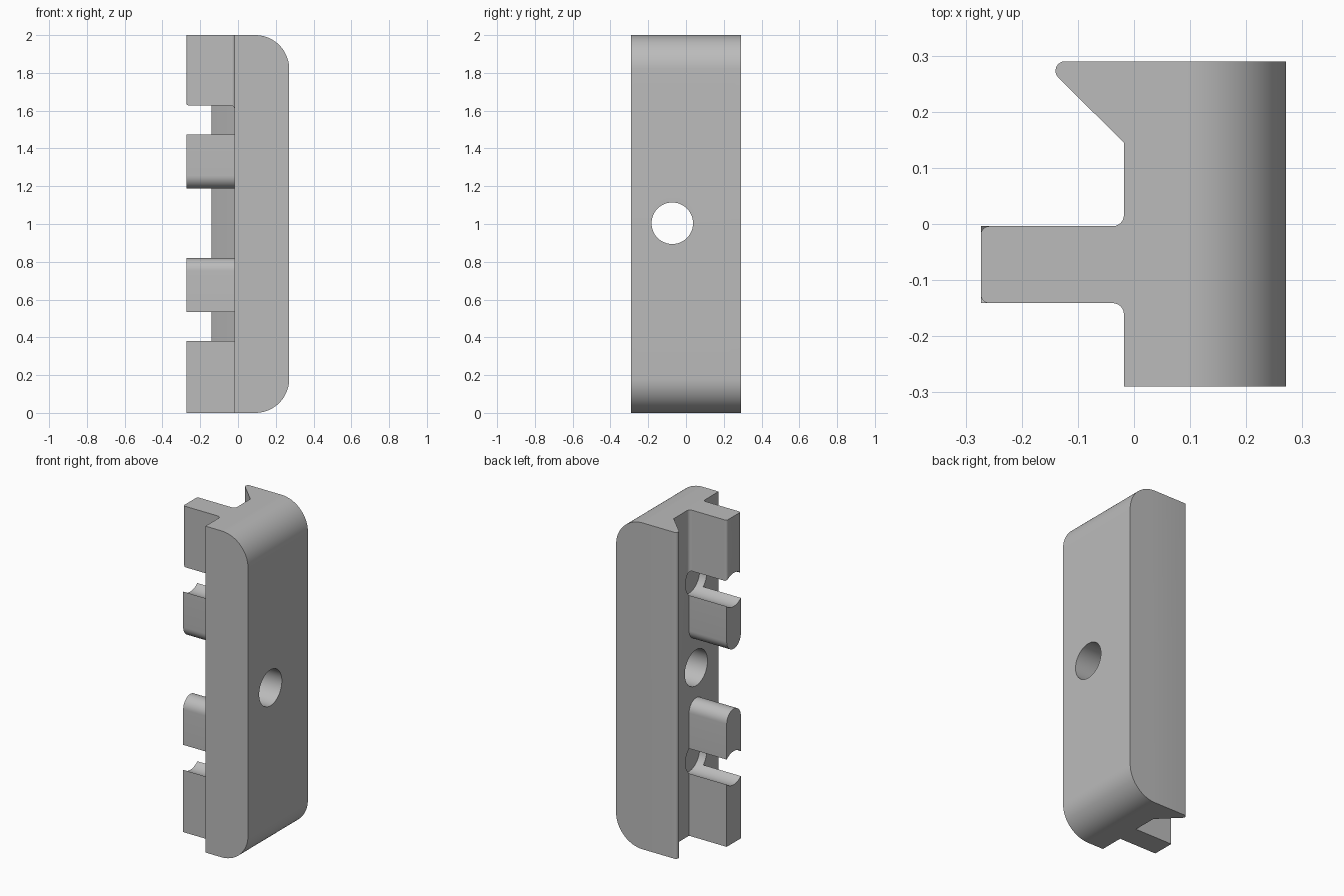
import bpy, bmesh
from math import sin, cos, pi, radians
from mathutils import Vector

if "Cube" in bpy.data.objects:
    bpy.data.objects.remove(bpy.data.objects["Cube"])

grey = bpy.data.materials.new("plain grey")
grey.use_nodes = True
colour = (0.5, 0.5, 0.5, 1)
grey.diffuse_color = colour
grey.node_tree.nodes["Principled BSDF"].inputs["Base Color"].default_value = colour

BACK = -0.018            # plane the rail stands on
RAIL_X = -0.273          # outer face of the rail
RAIL_LO, RAIL_HI = -0.141, -0.004
RAIL_Y = (RAIL_LO + RAIL_HI) / 2
RAIL_R = (RAIL_HI - RAIL_LO) / 2
MID_Z = 1.004
PIN_Z = 0.546            # pin hole distance from the middle


def arc(cx, cy, r, start, end, n=8):
    angles = [radians(start + (end - start) * i / n) for i in range(n + 1)]
    return [(cx + r * cos(a), cy + r * sin(a)) for a in angles]


def prism(name, points, direction, round_edges=None):
    """Extrude a closed loop of 3D points, optionally rounding some edges."""
    bm = bmesh.new()
    face = bm.faces.new([bm.verts.new(p) for p in points])
    extruded = bmesh.ops.extrude_face_region(bm, geom=[face])["geom"]
    bmesh.ops.translate(bm, vec=Vector(direction),
                        verts=[v for v in extruded if isinstance(v, bmesh.types.BMVert)])
    bmesh.ops.recalc_face_normals(bm, faces=bm.faces[:])
    if round_edges:
        rule, radius = round_edges
        bmesh.ops.bevel(bm, geom=[e for e in bm.edges if rule(e)], offset=radius,
                        segments=20, profile=0.5, affect='EDGES')
    mesh = bpy.data.meshes.new(name)
    bm.to_mesh(mesh)
    bm.free()
    mesh.materials.append(grey)
    ob = bpy.data.objects.new(name, mesh)
    bpy.context.collection.objects.link(ob)
    return ob


def combine(target, tool, operation):
    mod = target.modifiers.new(operation.lower(), 'BOOLEAN')
    mod.operation, mod.object, mod.solver = operation, tool, 'EXACT'
    bpy.context.view_layer.objects.active = target
    bpy.ops.object.modifier_apply(modifier=mod.name)
    bpy.data.objects.remove(tool)


def drill(target, z, radius, x_end):
    ring = arc(RAIL_Y, z, radius, 0, 360, 48)[:-1]
    cutter = prism("drill_cutter", [(-0.4, y, z) for y, z in ring], (x_end + 0.4, 0, 0))
    cutter.hide_render = True
    combine(target, cutter, 'DIFFERENCE')


# Body with the hooked lip, rounded along its two outer ends
outline = [(0.271, -0.29), (0.271, 0.29)]
outline += arc(-0.123, 0.273, 0.017, 90, 225)
outline += [(BACK, 0.145), (BACK, -0.29)]
body = prism("clip_body", [(x, y, 0) for x, y in outline], (0, 0, 2),
             (lambda e: all(v.co.x > 0.27 for v in e.verts)
              and abs(e.verts[0].co.z - e.verts[1].co.z) < 0.01, 0.18))

# Lower end block with square edges
low = [(0, RAIL_LO), (0, RAIL_HI), (RAIL_X, RAIL_HI), (RAIL_X, RAIL_LO)]
combine(body, prism("lower_block", [(x, y, 0) for x, y in low],
                    (0, 0, MID_Z - PIN_Z)), 'UNION')

# Upper end block with filleted foot and outer edges
f, c = 0.02, 0.015
high = [(0, RAIL_LO - f), (0, RAIL_HI + f)]
high += arc(BACK - f, RAIL_HI + f, f, 0, -90)
high += arc(RAIL_X + c, RAIL_HI - c, c, 90, 180)
high += arc(RAIL_X + c, RAIL_LO + c, c, 180, 270)
high += arc(BACK - f, RAIL_LO - f, f, 90, 0)
start = MID_Z + PIN_Z
combine(body, prism("upper_block", [(x, y, start) for x, y in high],
                    (0, 0, 2 - start)), 'UNION')

# Two middle blocks with full round ends facing each other
for side in (-1, 1):
    loop = [(RAIL_LO, -PIN_Z), (RAIL_HI, -PIN_Z)]
    loop += arc(RAIL_Y, -0.184 - RAIL_R, RAIL_R, 0, 180, 20)
    points = [(RAIL_X, y, MID_Z - side * z) for y, z in loop]
    combine(body, prism("middle_block", points, (-RAIL_X, 0, 0)), 'UNION')

# Blind pin holes and the through hole
for side in (-1, 1):
    drill(body, MID_Z + side * PIN_Z, 0.103, 0.03)
drill(body, MID_Z, 0.11, 0.4)

bpy.ops.object.select_all(action='DESELECT')
body.select_set(True)
bpy.context.view_layer.objects.active = body
bpy.ops.object.shade_smooth_by_angle(angle=radians(30))
